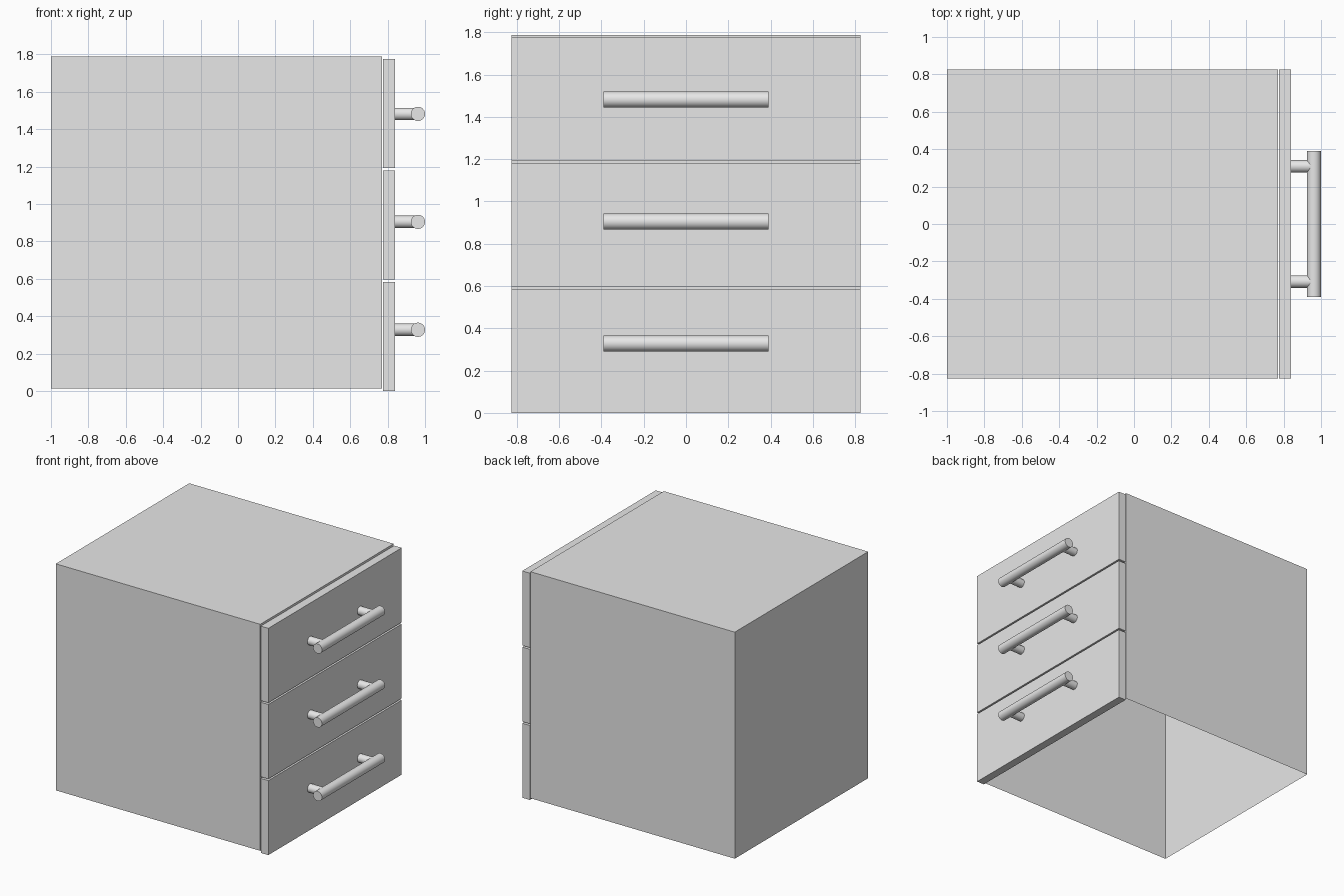
import bpy
import bmesh
from mathutils import Matrix, Vector

cube = bpy.data.objects.get("Cube")
if cube:
    bpy.data.objects.remove(cube, do_unlink=True)

grey = bpy.data.materials.new("light grey")
grey.use_nodes = True
colour = (0.8, 0.8, 0.8, 1)
grey.diffuse_color = colour
grey.node_tree.nodes["Principled BSDF"].inputs["Base Color"].default_value = colour


def finish(name, bm, smooth=False):
    mesh = bpy.data.meshes.new(name)
    bm.to_mesh(mesh)
    bm.free()
    mesh.materials.append(grey)
    obj = bpy.data.objects.new(name, mesh)
    bpy.context.collection.objects.link(obj)
    if smooth:
        bpy.ops.object.select_all(action="DESELECT")
        obj.select_set(True)
        bpy.context.view_layer.objects.active = obj
        bpy.ops.object.shade_smooth_by_angle()
    return obj


def box(name, low, high, open_bottom=False):
    low, high = Vector(low), Vector(high)
    bm = bmesh.new()
    place = Matrix.Translation((low + high) / 2) @ Matrix.Diagonal((*(high - low), 1))
    bmesh.ops.create_cube(bm, size=1, matrix=place)
    if open_bottom:
        bm.normal_update()
        under = [f for f in bm.faces if f.normal.z < -0.5]
        bmesh.ops.delete(bm, geom=under, context="FACES")
    return finish(name, bm)


def rod(name, start, end, radius):
    start, end = Vector(start), Vector(end)
    axis = end - start
    turn = axis.to_track_quat("Z", "Y").to_matrix().to_4x4()
    bm = bmesh.new()
    bmesh.ops.create_cone(bm, cap_ends=True, segments=32, radius1=radius,
                          radius2=radius, depth=axis.length,
                          matrix=Matrix.Translation((start + end) / 2) @ turn)
    return finish(name, bm, smooth=True)


half = 0.825     # half the cabinet width
face = 0.84      # outer face of the drawer fronts
bar_x = 0.962    # handle bar axis

# Thin cabinet shell, open underneath
box("cabinet_shell", (-1, -half, 0.015), (0.77, half, 1.788), open_bottom=True)

# Three drawer fronts, each with a bar handle on two posts
for i, label in enumerate(("bottom", "middle", "top")):
    z = i * 0.596
    box(label + "_drawer_front", (0.775, -half, z), (face, half, z + 0.583))
    grip = 0.328 + i * 0.577
    rod(label + "_handle_bar", (bar_x, -0.39, grip), (bar_x, 0.39, grip), 0.038)
    for side, name in ((-1, "right"), (1, "left")):
        y = side * 0.308
        rod(f"{label}_handle_{name}_post", (face, y, grip), (bar_x, y, grip), 0.033)
